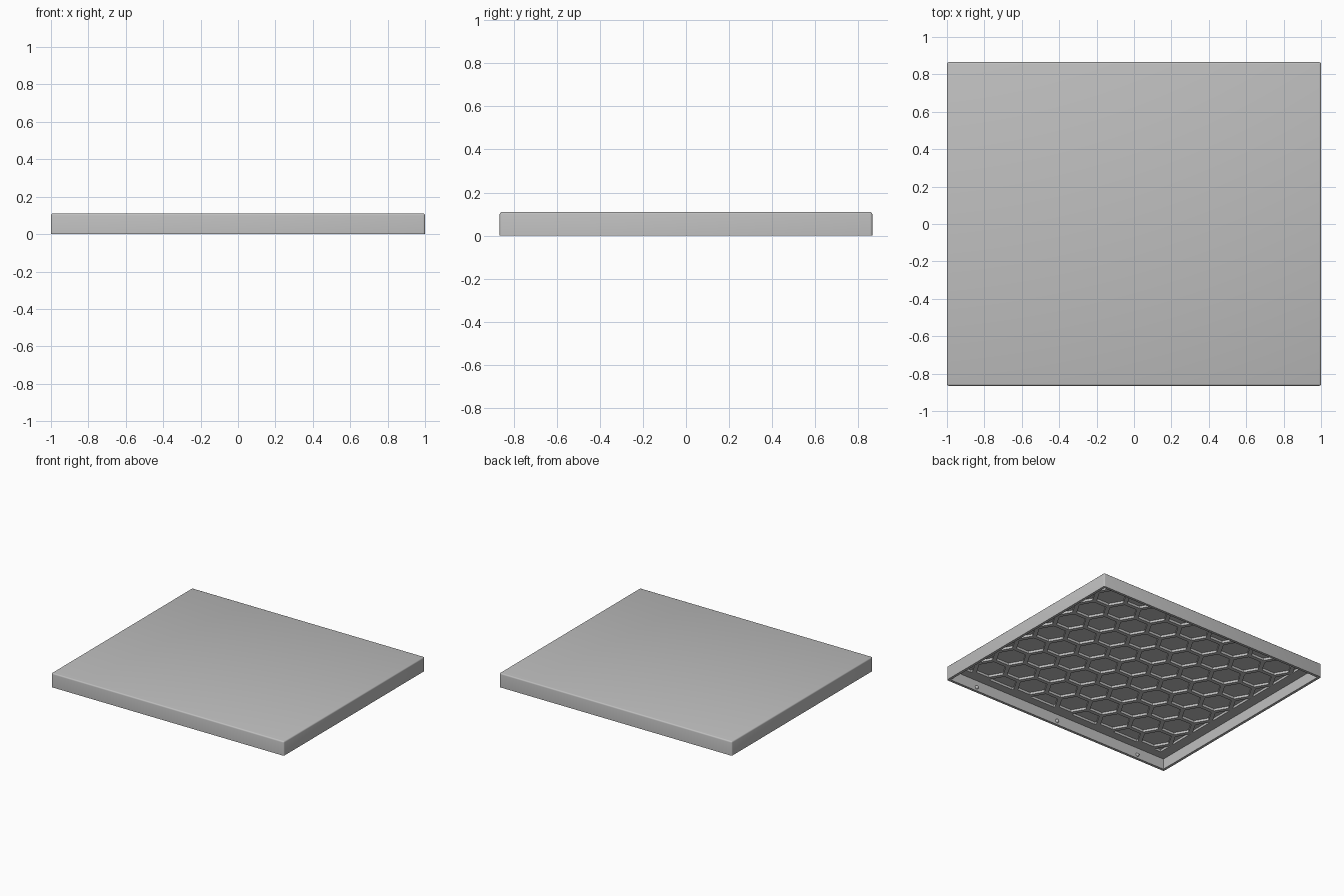
import bpy
import bmesh
import math
from mathutils import Vector, Matrix

if "Cube" in bpy.data.objects:
    bpy.data.objects.remove(bpy.data.objects["Cube"], do_unlink=True)

HALF_X, HALF_Y, HEIGHT = 1.0, 0.865, 0.11
WALL, CEILING, POCKET_TOP = 0.02, 0.082, 0.1
FIELD_X, FIELD_Y = 0.9, 0.78
PITCH, RIB = 0.22, 0.03

grey = bpy.data.materials.new("light_grey_plastic")
grey.use_nodes = True
colour = (0.52, 0.52, 0.52, 1)
grey.diffuse_color = colour
grey.node_tree.nodes["Principled BSDF"].inputs["Base Color"].default_value = colour


def make_object(name, bm):
    mesh = bpy.data.meshes.new(name)
    bmesh.ops.recalc_face_normals(bm, faces=bm.faces)
    bm.to_mesh(mesh)
    bm.free()
    mesh.materials.append(grey)
    obj = bpy.data.objects.new(name, mesh)
    bpy.context.collection.objects.link(obj)
    return obj


def box(half_x, half_y, bottom, top):
    bm = bmesh.new()
    bmesh.ops.create_cube(bm, size=1)
    bmesh.ops.scale(bm, vec=(2 * half_x, 2 * half_y, top - bottom), verts=bm.verts)
    bmesh.ops.translate(bm, vec=(0, 0, (top + bottom) / 2), verts=bm.verts)
    return bm


def carve(target, cutter):
    cutter.hide_render = True
    mod = target.modifiers.new("carve", "BOOLEAN")
    mod.operation = "DIFFERENCE"
    mod.solver = "EXACT"
    mod.object = cutter
    bpy.context.view_layer.objects.active = target
    bpy.ops.object.modifier_apply(modifier=mod.name)
    bpy.data.objects.remove(cutter, do_unlink=True)


# Outer tray body, softened on its top and corner edges
bm = box(HALF_X, HALF_Y, 0, HEIGHT)
edges = [e for e in bm.edges if max(v.co.z for v in e.verts) > HEIGHT / 2]
bmesh.ops.bevel(bm, geom=edges, offset=0.01, segments=3, profile=0.5, affect="EDGES")
panel = make_object("lid_panel", bm)

# Hollow underside
carve(panel, make_object("cavity_cutter",
                         box(HALF_X - WALL, HALF_Y - WALL, -0.1, CEILING)))

# Honeycomb pockets: flat hexagons trimmed to a rectangle, then extruded
bm = bmesh.new()
radius = (PITCH - RIB) / math.sqrt(3)
column_step = PITCH * math.sqrt(3) / 2
for column in range(-6, 7):
    for row in range(-5, 6):
        centre = Vector((column * column_step, (row + (column % 2) / 2) * PITCH, CEILING - 0.02))
        corners = [centre + Matrix.Rotation(math.pi / 3 * i, 3, "Z") @ Vector((radius, 0, 0))
                   for i in range(6)]
        bm.faces.new([bm.verts.new(c) for c in corners])
for normal, limit in (((1, 0, 0), FIELD_X), ((0, 1, 0), FIELD_Y)):
    for sign in (-1, 1):
        n = Vector(normal) * sign
        bmesh.ops.bisect_plane(bm, geom=bm.verts[:] + bm.edges[:] + bm.faces[:],
                               plane_co=n * limit, plane_no=n, clear_outer=True)
slivers = [f for f in bm.faces if f.calc_area() < 0.002]
bmesh.ops.delete(bm, geom=slivers, context="FACES")
extruded = bmesh.ops.extrude_face_region(bm, geom=bm.faces[:], use_keep_orig=True)
bmesh.ops.translate(bm, vec=(0, 0, POCKET_TOP - CEILING + 0.02),
                    verts=[g for g in extruded["geom"] if isinstance(g, bmesh.types.BMVert)])
carve(panel, make_object("honeycomb_cutter", bm))

bpy.ops.object.select_all(action="DESELECT")
panel.select_set(True)
bpy.context.view_layer.objects.active = panel
bpy.ops.object.shade_smooth_by_angle(angle=math.radians(35))

# Small snap bumps along the inside of the front and back walls
for side, sign in (("front", -1), ("back", 1)):
    bm = bmesh.new()
    for x in (-0.74, 0, 0.74):
        place = Matrix.Translation((x, sign * (HALF_Y - WALL), 0.028))
        bmesh.ops.create_uvsphere(bm, u_segments=16, v_segments=10, radius=0.014, matrix=place)
    for face in bm.faces:
        face.smooth = True
    make_object(side + "_snap_bumps", bm)
